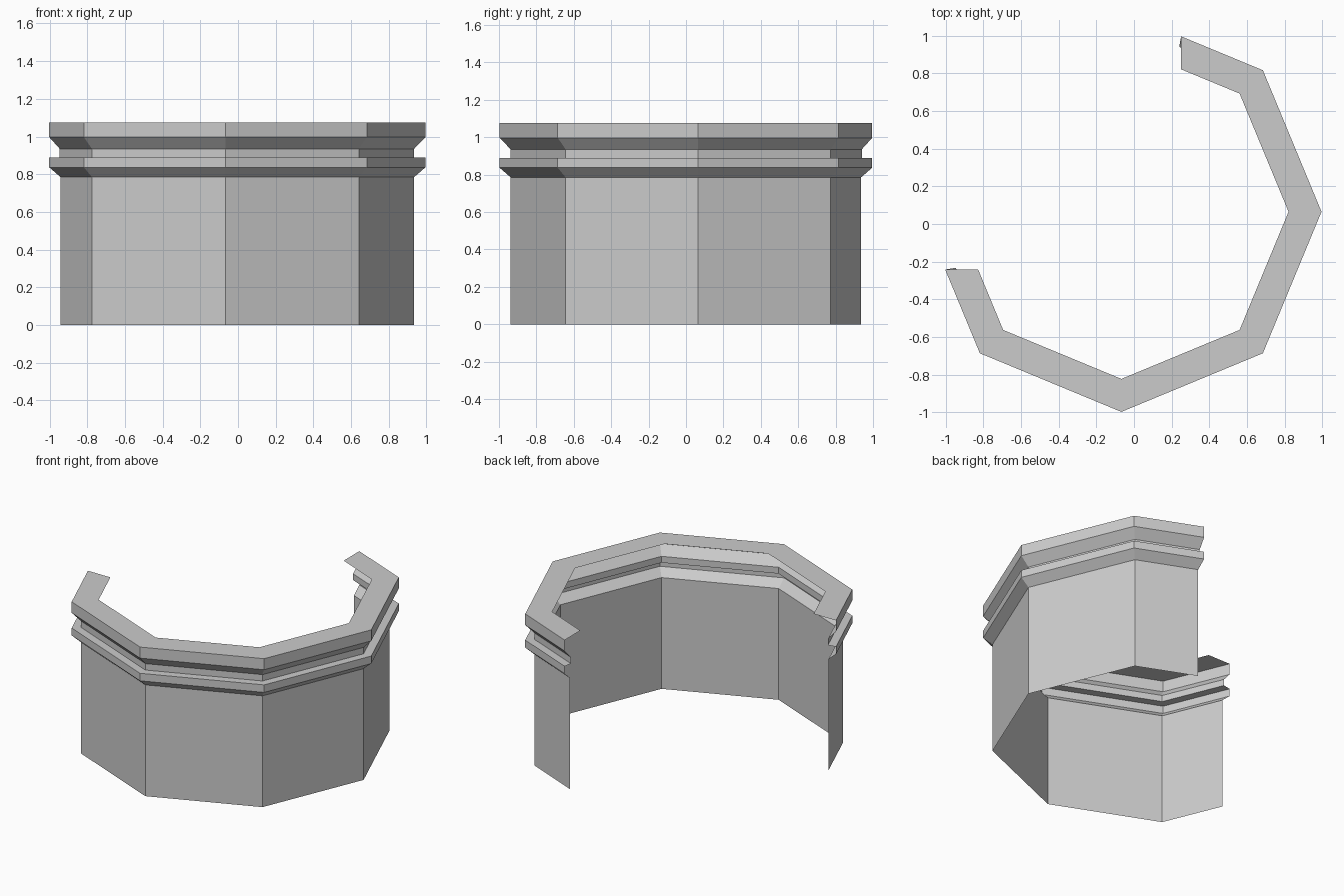
import bpy, bmesh, math

if "Cube" in bpy.data.objects:
    bpy.data.objects.remove(bpy.data.objects["Cube"])

CX, CY = -0.067, 0.065            # centre of the octagon
T = math.tan(math.pi / 8)

# Shell profile: (octagon corner radius, height, overhang of the open ends)
profile = [(1.002, 0, 0), (1.002, 0.785, 0), (1.062, 0.837, 0), (1.062, 0.89, 0),
           (1.002, 0.89, 0.01), (1.002, 0.935, 0.01), (1.062, 0.997, 0),
           (1.062, 1.075, 0), (0.887, 1.075, 0)]


def outline(r, z, over):
    """Open octagon path, trimmed straight at both ends."""
    xe, ye = 0.25 - over, -0.242 + over
    pts = [(xe, CY + r - (xe - CX) * T, z)]
    for deg in (45, 0, -45, -90, -135):
        a = math.radians(deg)
        pts.append((CX + r * math.cos(a), CY + r * math.sin(a), z))
    pts.append((CX - r + (CY - ye) * T, ye, z))
    return pts


def sweep(name, prof):
    bm = bmesh.new()
    rings = [[bm.verts.new(p) for p in outline(*q)] for q in prof]
    for a, b in zip(rings, rings[1:]):
        for i in range(len(a) - 1):
            bm.faces.new((a[i + 1], a[i], b[i], b[i + 1]))
    bm.normal_update()
    # outward-facing walls
    f = bm.faces[2] if not hasattr(bm.faces, "ensure_lookup_table") else (bm.faces.ensure_lookup_table() or bm.faces[2])
    c = f.calc_center_median()
    if f.normal.x * c.x + f.normal.y * c.y < 0:
        bmesh.ops.reverse_faces(bm, faces=bm.faces[:])
    me = bpy.data.meshes.new(name)
    bm.to_mesh(me)
    bm.free()
    ob = bpy.data.objects.new(name, me)
    bpy.context.collection.objects.link(ob)
    return ob


# Wall, then the two moulded bands and flat coping on top
sweep("octagonal_wall", profile[:2])
sweep("moulding_and_coping", profile[1:])
